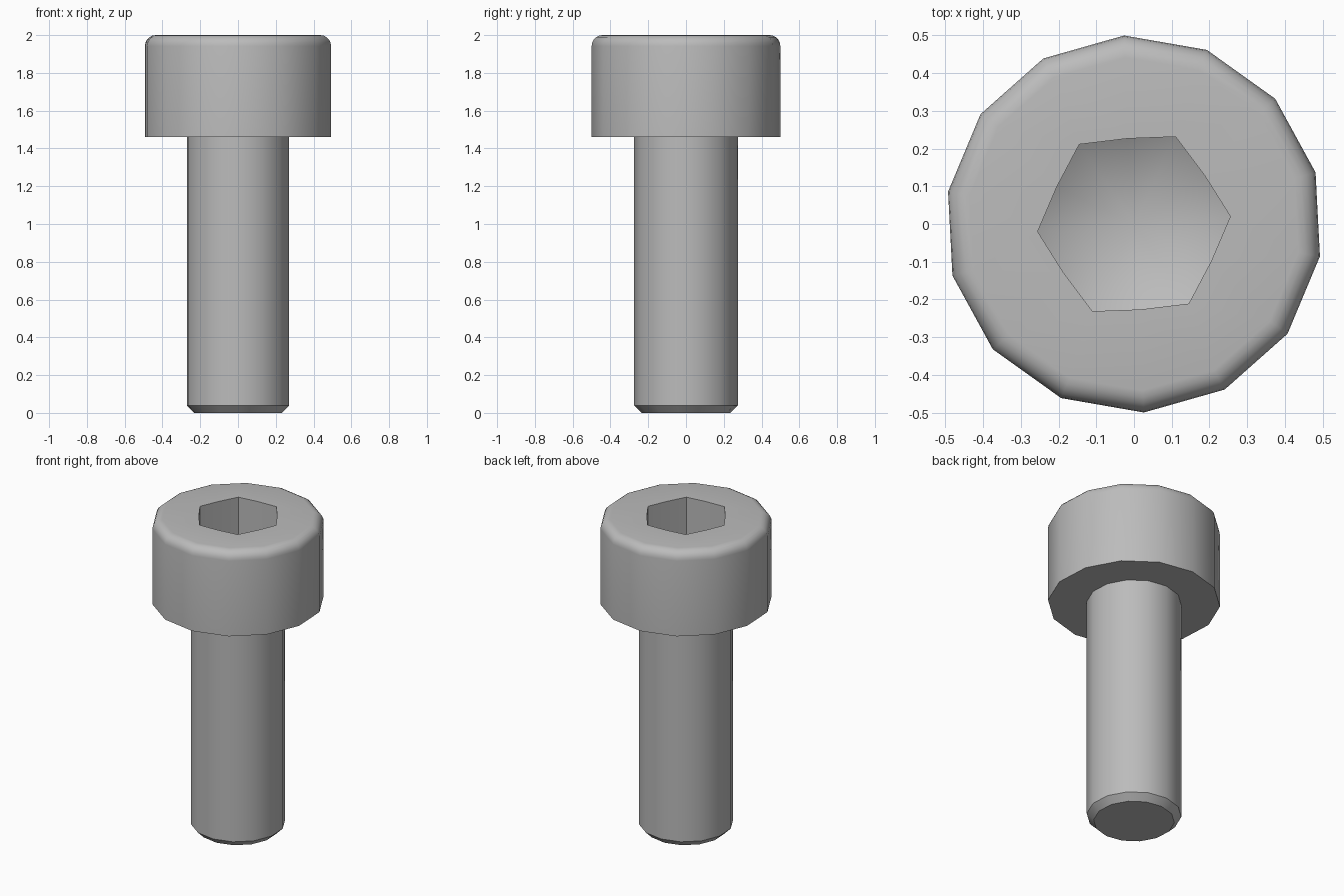
import bpy, bmesh, math

if "Cube" in bpy.data.objects:
    bpy.data.objects.remove(bpy.data.objects["Cube"])

SIDES = 14
TURN = math.radians(93)
bm = bmesh.new()


def ring(r, z):
    return [bm.verts.new((r * math.cos(TURN + i * math.tau / SIDES),
                          r * math.sin(TURN + i * math.tau / SIDES), z))
            for i in range(SIDES)]


def skin(a, b):
    n = len(a)
    for i in range(n):
        j = (i + 1) % n
        bm.faces.new((a[i], a[j], b[j], b[i]))


def loop_edges(vs):
    return [bm.edges.get((vs[i], vs[(i + 1) % len(vs)])) for i in range(len(vs))]


# shank with chamfered tip, head with rounded top rim
FILLET = 0.058
profile = [(0.235, 0), (0.275, 0.04), (0.275, 1.46), (0.5, 1.46)]
for k in range(6):
    a = math.radians(18 * k)
    profile.append((0.5 - FILLET + FILLET * math.cos(a), 2 - FILLET + FILLET * math.sin(a)))
rings = [ring(r, z) for r, z in profile]
for a, b in zip(rings, rings[1:]):
    skin(a, b)
bm.faces.new(rings[0])

# hexagonal socket with slightly bowed walls and a drilled cone at the bottom
hex_top, hex_low = [], []
for i in range(12):
    ang = math.radians(4.5 + 30 * i)
    r = 0.256 if i % 2 == 0 else 0.227
    x, y = r * math.cos(ang), r * math.sin(ang)
    hex_top.append(bm.verts.new((x, y, 2)))
    hex_low.append(bm.verts.new((x, y, 1.70 + (r - 0.227) * 0.58)))
skin(hex_top, hex_low)
tip = bm.verts.new((0, 0, 1.57))
for i in range(12):
    bm.faces.new((hex_low[i], hex_low[(i + 1) % 12], tip))

# flat top face around the socket
bmesh.ops.triangle_fill(bm, use_beauty=True, normal=(0, 0, 1),
                        edges=loop_edges(rings[-1]) + loop_edges(hex_top))
bmesh.ops.recalc_face_normals(bm, faces=bm.faces[:])

mesh = bpy.data.meshes.new("socket_screw")
bm.to_mesh(mesh)
bm.free()
screw = bpy.data.objects.new("socket_screw", mesh)
bpy.context.collection.objects.link(screw)

steel = bpy.data.materials.new("grey_steel")
steel.diffuse_color = (0.5, 0.5, 0.5, 1)
steel.use_nodes = True
steel.node_tree.nodes["Principled BSDF"].inputs["Base Color"].default_value = steel.diffuse_color
mesh.materials.append(steel)

bpy.context.view_layer.objects.active = screw
screw.select_set(True)
bpy.ops.object.shade_smooth_by_angle(angle=math.radians(30))
